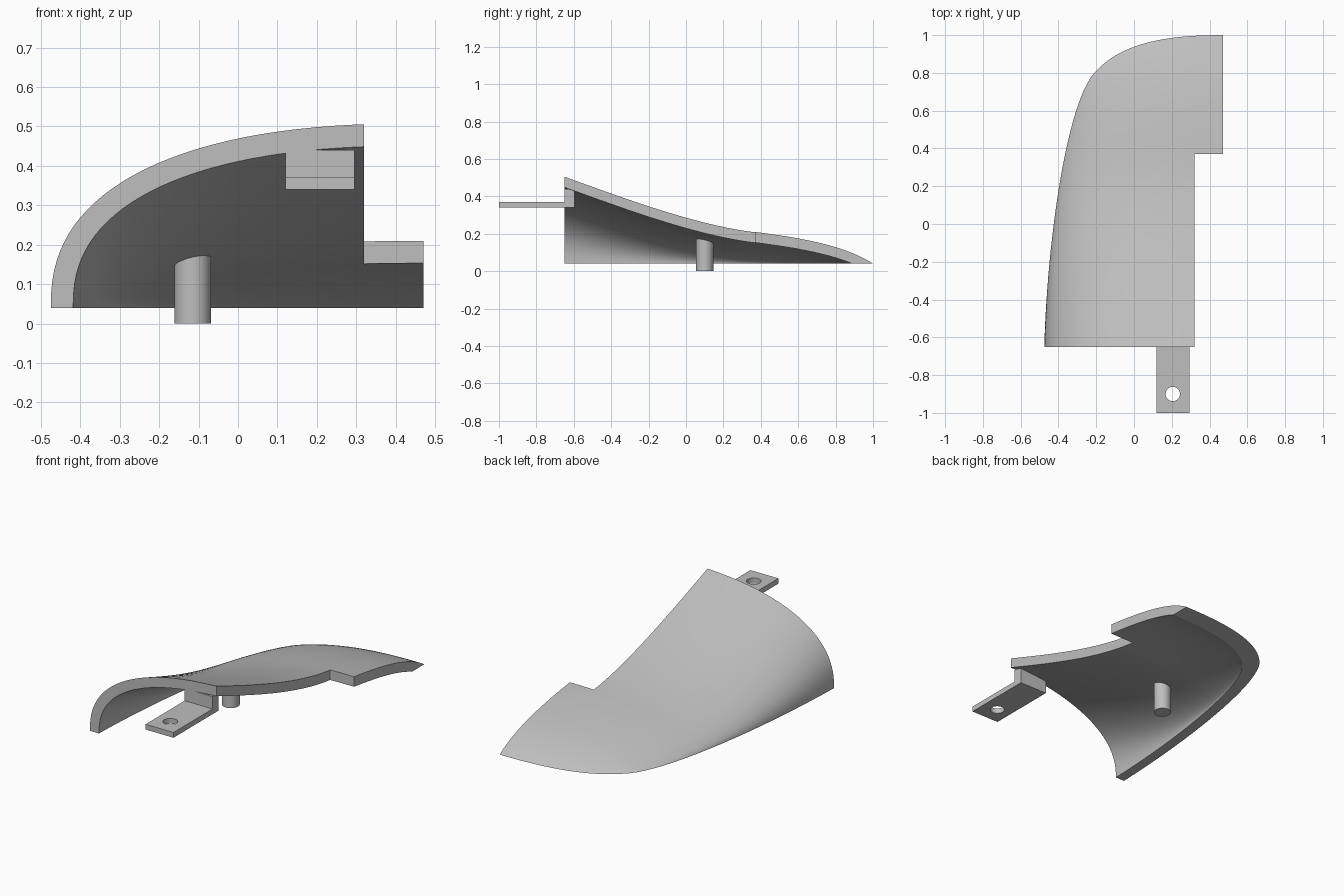
import bpy
import bmesh
from mathutils import Vector
from mathutils.geometry import interpolate_bezier

cube = bpy.data.objects.get("Cube")
if cube:
    bpy.data.objects.remove(cube, do_unlink=True)

grey = bpy.data.materials.new("light_grey")
grey.use_nodes = True
grey.diffuse_color = (0.52, 0.52, 0.52, 1)
grey.node_tree.nodes["Principled BSDF"].inputs["Base Color"].default_value = (0.52, 0.52, 0.52, 1)

BASE, FRONT, NOSE, INNER_NOSE, CENTRE = 0.04, -0.65, 1.0, 0.89, 0.47


def bezier_chain(points, steps):
    """Sample consecutive cubic segments given as knot, handle, handle, knot..."""
    pts = [Vector((a, b, 0)) for a, b in points]
    out = [pts[0]]
    for i in range(0, len(pts) - 1, 3):
        out += interpolate_bezier(*pts[i:i + 4], steps + 1)[1:]
    return out


# Plan outline of the free edge, and crest height along the length
outline = bezier_chain([(-.475, FRONT), (-.46, -.1), (-.36, .63), (-.21, .8),
                        (-.06, .97), (.2, 1), (CENTRE, NOSE)], 36)
crest = bezier_chain([(FRONT, .508), (-.3, .38), (.07, .245), (.37, .21),
                      (.6, .18), (.85, .14), (NOSE, BASE)], 100)


def crest_height(y):
    for a, b in zip(crest, crest[1:]):
        if y <= b.x:
            return a.y + (b.y - a.y) * (y - a.x) / (b.x - a.x) - BASE
    return 0.0


def skin(bm, nose, width_scale, gap, cols=32):
    """Grid of domed cross-sections that soften towards the nose."""
    rows = []
    for p in outline:
        y = FRONT + (p.y - FRONT) * (nose - FRONT) / (NOSE - FRONT)
        width = (CENTRE - p.x) * width_scale
        height = max(crest_height(y) - gap, 0)
        power = 2.4 - 1.4 * (y - FRONT) / (NOSE - FRONT)
        row = []
        for j in range(cols + 1):
            u = (j / cols) ** 2
            rise = (1 - (1 - u) ** 2.4) ** (1 / power)
            row.append(bm.verts.new((CENTRE - width * (1 - u), y, BASE + height * rise)))
        rows.append(row)
    return rows


def bridge(bm, a, b):
    for i in range(len(a) - 1):
        bm.faces.new((a[i], a[i + 1], b[i + 1], b[i]))


def make_object(name, bm):
    bmesh.ops.recalc_face_normals(bm, faces=bm.faces[:])
    mesh = bpy.data.meshes.new(name)
    bm.to_mesh(mesh)
    bm.free()
    mesh.materials.append(grey)
    obj = bpy.data.objects.new(name, mesh)
    bpy.context.collection.objects.link(obj)
    return obj


def box(name, low, high):
    bm = bmesh.new()
    bmesh.ops.create_cube(bm, size=1)
    for v in bm.verts:
        v.co = [lo + (hi - lo) * (c + .5) for c, lo, hi in zip(v.co, low, high)]
    return make_object(name, bm)


def cylinder(name, x, y, radius, low, high):
    bm = bmesh.new()
    bmesh.ops.create_cone(bm, cap_ends=True, segments=48, radius1=radius,
                          radius2=radius, depth=high - low)
    bmesh.ops.translate(bm, verts=bm.verts[:], vec=(x, y, (low + high) / 2))
    return make_object(name, bm)


def activate(obj):
    bpy.ops.object.select_all(action="DESELECT")
    obj.select_set(True)
    bpy.context.view_layer.objects.active = obj


def cut(obj, cutter):
    cutter.hide_render = True
    mod = obj.modifiers.new("cut", "BOOLEAN")
    mod.operation, mod.solver, mod.object = "DIFFERENCE", "EXACT", cutter
    activate(obj)
    bpy.ops.object.modifier_apply(modifier=mod.name)
    bpy.data.objects.remove(cutter, do_unlink=True)


# Curved shell with a flat lower lip
bm = bmesh.new()
outer = skin(bm, NOSE, 1, 0)
inner = skin(bm, INNER_NOSE, .94, crest_height(INNER_NOSE))
for rows in (outer, inner):
    for a, b in zip(rows, rows[1:]):
        bridge(bm, a, b)
bridge(bm, outer[0], inner[0])
for side in (0, -1):
    bridge(bm, [r[side] for r in outer], [r[side] for r in inner])
bmesh.ops.remove_doubles(bm, verts=bm.verts[:], dist=1e-5)
shell = make_object("shell", bm)

# Step in the straight side
cut(shell, box("step_cutter", (.32, -.8, -.2), (.7, .37, .8)))

# Bracket: hanger under the front edge and drilled tab
hanger = box("hanger", (.12, FRONT, .34), (.295, -.595, .44))
tab = box("mounting_tab", (.12, -1, .34), (.295, -.6, .37))
cut(tab, cylinder("hole_cutter", .205, -.9, .038, .2, .5))

# Locating pin under the shell
pin = cylinder("locating_pin", -.115, .1, .046, 0, .178)

for obj in (shell, tab, pin):
    activate(obj)
    bpy.ops.object.shade_smooth_by_angle(angle=.5)
